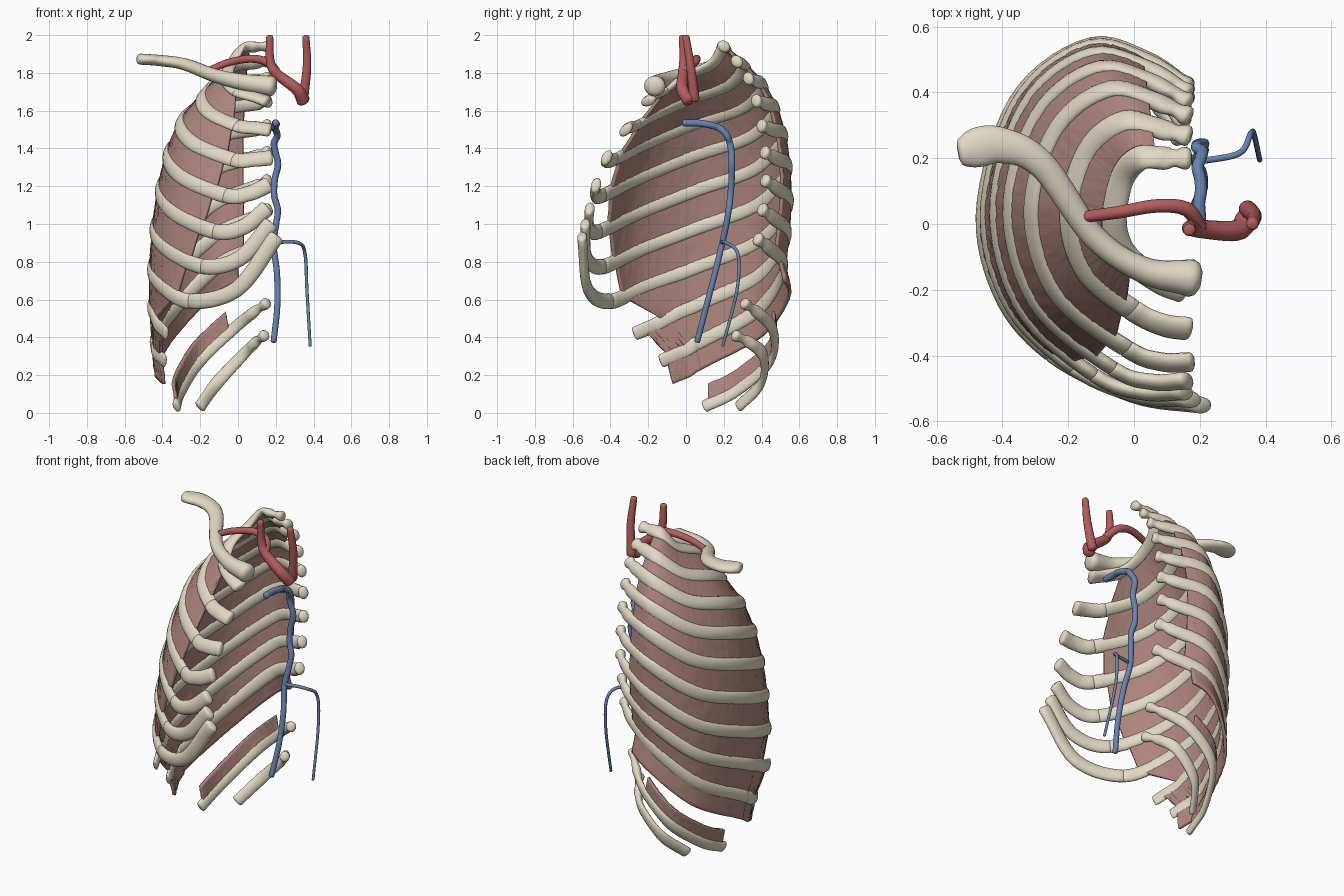
import bpy, bmesh, math, random
from mathutils import Vector as V

if "Cube" in bpy.data.objects:
    bpy.data.objects.remove(bpy.data.objects["Cube"])

random.seed(4)


def material(name, *rgb):
    m = bpy.data.materials.new(name)
    m.diffuse_color = (*rgb, 1)
    m.use_nodes = True
    m.node_tree.nodes["Principled BSDF"].inputs["Base Color"].default_value = m.diffuse_color
    return m


BONE = material("bone", .76, .70, .56)
MUSCLE = material("muscle", .42, .235, .205)
RED = material("artery", .45, .11, .11)
BLUE = material("vein", .14, .23, .44)


def spline(pts, t):
    """Catmull-Rom point at parameter t (0 .. len-1)."""
    n = len(pts)
    i = min(int(t), n - 2)
    f = t - i
    b, c = V(pts[i]), V(pts[i + 1])
    a = V(pts[i - 1]) if i > 0 else 2 * b - c
    d = V(pts[i + 2]) if i + 2 < n else 2 * c - b
    return 0.5 * (2 * b + (c - a) * f + (2 * a - 5 * b + 4 * c - d) * f ** 2
                  + (3 * b - a - 3 * c + d) * f ** 3)


def finish(bm, name, mat):
    bmesh.ops.recalc_face_normals(bm, faces=bm.faces)
    me = bpy.data.meshes.new(name)
    bm.to_mesh(me)
    bm.free()
    for p in me.polygons:
        p.use_smooth = True
    me.materials.append(mat)
    ob = bpy.data.objects.new(name, me)
    bpy.context.collection.objects.link(ob)
    return ob


def sweep(name, pts, size, up, mat, t0=0, t1=None, per=7, sides=14):
    """Sweep an ellipse along a spline; size(t) gives (half height, half width)."""
    last = len(pts) - 1
    t1 = last if t1 is None else t1
    n = max(4, int((t1 - t0) * per))
    rings = []
    for k in range(n + 1):
        t = t0 + (t1 - t0) * k / n
        p = spline(pts, t)
        tan = (spline(pts, min(t + .02, last)) - spline(pts, max(t - .02, 0))).normalized()
        u = V(up(p))
        u = (u - tan * u.dot(tan)).normalized()
        rings.append((p, u, tan.cross(u), *size(t), tan))
    for end, sgn in ((rings[0], -1), (rings[-1], 1)):     # rounded ends
        p, u, s, h, w, tan = end
        for sc, off in ((.86, .3), (.5, .5)):
            r = (p + tan * sgn * off * min(h, w), u, s, h * sc, w * sc, tan)
            rings.insert(len(rings) if sgn > 0 else 0, r)
    bm = bmesh.new()
    loops = [[bm.verts.new(p + u * h * math.cos(a) + s * w * math.sin(a))
              for a in (math.tau * j / sides for j in range(sides))]
             for p, u, s, h, w, _ in rings]
    for a, b in zip(loops, loops[1:]):
        for j in range(sides):
            bm.faces.new((a[j], a[j - 1], b[j - 1], b[j]))
    bm.faces.new(loops[0])
    bm.faces.new(loops[-1])
    return finish(bm, name, mat)


# Rib landmarks for ribs 1, 3, 5, 7, 9; the others are interpolated
HEAD = [(.16, .20, 1.94), (.16, .33, 1.77), (.16, .40, 1.52), (.16, .42, 1.23), (.16, .38, .92)]
BACK = [(.02, .20, 1.93), (-.07, .41, 1.73), (-.12, .52, 1.46), (-.12, .55, 1.11), (-.12, .52, .77)]
SIDE = [(-.06, .02, 1.79), (-.31, .04, 1.53), (-.42, .05, 1.18), (-.46, .05, .77), (-.44, .10, .39)]
JOINT = [(0, -.12, 1.70), (-.02, -.38, 1.34), (-.12, -.46, .96), (-.25, -.40, .59)]
FRONT = [(.15, -.20, 1.65), (.17, -.42, 1.35), (.15, -.51, 1.08), (.2, -.55, .93)]


def rib_path(i):
    k = (i - 1) / 2
    head, b, l = (spline(x, k) for x in (HEAD, BACK, SIDE))
    if i < 8:
        c, e = spline(JOINT, k), spline(FRONT, k)
    else:                                     # false ribs end free at the side
        drop = V((-.01, .14, -.145)) * (i - 8)
        c, e = V((-.43, -.15, .47)) + drop, V((-.38, -.27, .42)) + drop
    neck = V((.09, head.y + .4 * (b.y - head.y), head.z + .3 * (b.z - head.z)))
    rear = V((b.x + .68 * (l.x - b.x), l.y + .68 * (b.y - l.y), l.z + .42 * (b.z - l.z)))
    fore = V((c.x + .74 * (l.x - c.x), l.y + .6 * (c.y - l.y), l.z + .55 * (c.z - l.z)))
    g = max(0, e.x - c.x) if i < 8 else 0
    mid = (c + e) / 2 + V((.05 * g, -.1 * g, -.3 * max(0, e.z - c.z)))
    return [head, neck, b, rear, l, fore, c, mid, e]


def wall_up(k):
    """Height direction of a rib, leaning towards the chest axis by k."""
    def f(p):
        q = V((.1 - p.x, .1 - p.y, 0)).normalized()
        return q * k + V((0, 0, 1))
    return f


def rib_size(h, w, grow):
    """Knobbed head, thin neck, tubercle, then a flat shaft that may widen in front."""
    def f(t):
        neck = math.exp(-((t - .5) / .25) ** 2)
        knob = math.exp(-(t / .3) ** 2) + .7 * math.exp(-((t - 1.15) / .25) ** 2)
        front = max(0, t - 5) / 3
        return h - .012 * neck - .003 * knob + .6 * grow * front, w + .010 * knob + grow * front
    return f


paths = {i: rib_path(i) for i in range(1, 10)}
for i, path in paths.items():
    up = wall_up(1.9 * .57 ** (i - 1) - .1)
    if i < 8:
        size = rib_size(.040, .020, .006)
        sweep(f"rib_{i}", path, size, up, BONE, 0, 5.96)
        sweep(f"costal_cartilage_{i}", path, size, up, BONE, 6, 8)
    else:
        sweep(f"rib_{i}", path, rib_size(.040, .020, -.006), up, BONE)

# Floating ribs
paths[11] = [V(p) for p in ((.15, .31, .58), (.08, .38, .53), (-.03, .46, .44),
                            (-.2, .45, .28), (-.30, .27, .12), (-.325, .10, .035))]
paths[12] = [V(p) for p in ((.14, .26, .41), (.09, .34, .37), (.02, .41, .30),
                            (-.11, .40, .16), (-.2, .28, .035))]
for i in (11, 12):
    sweep(f"rib_{i}", paths[i], rib_size(.034, .019, 0), wall_up(-.3), BONE, per=10)


# Intercostal muscle sheets between neighbouring ribs
def muscle(name, top, low, t0, t1, nu=110, nv=8):
    bm = bmesh.new()
    grid = []
    for a in range(nu + 1):
        t = t0 + (t1 - t0) * a / nu
        p, q = spline(top, t), spline(low, t)
        row = []
        for b in range(nv + 1):
            v = p.lerp(q, b / nv)
            out = V((v.x - .1, v.y - .05, 0)).normalized()
            row.append(bm.verts.new(v + out * random.uniform(-.002, .002)))
        grid.append(row)
    for a in range(nu):
        for b in range(nv):
            bm.faces.new((grid[a][b], grid[a + 1][b], grid[a + 1][b + 1], grid[a][b + 1]))
    mod = finish(bm, name, MUSCLE).modifiers.new("thickness", 'SOLIDIFY')
    mod.thickness = .018
    mod.offset = 0


def shifted(path, *d):
    return [p + V(d) for p in path]


for i in range(1, 9):
    muscle(f"intercostal_muscle_{i}", paths[i], paths[i + 1], 1.35, 7.2 if i == 8 else 5.9 - .05 * i)
muscle("intercostal_muscle_9", paths[9], shifted(paths[9], .01, .03, -.135), 1.5, 7.5, 70)
muscle("intercostal_muscle_10", shifted(paths[11], -.02, 0, .11), paths[11], 2.1, 4.9, 70)

# Clavicle: flat and wide at the shoulder, thick at the breastbone
sweep("clavicle",
      [(-.52, .22, 1.873), (-.41, .24, 1.865), (-.28, .18, 1.845), (-.12, -.04, 1.785),
       (.03, -.14, 1.75), (.175, -.165, 1.73)],
      lambda t: (.029 + .026 * (t / 5) ** 2.5, .037 + .0035 * (t - 3.3) ** 2 * (1 if t < 3.3 else 2)
                 - (.03 * (1 - t) ** 3 if t < 1 else 0)),
      lambda p: (0, 0, 1), BONE, per=10, sides=20)


# Vessels
def vessel(name, pts, r0, r1, ref, mat):
    n = len(pts) - 1
    sweep(name, pts, lambda t: [r0 + (r1 - r0) * t / n] * 2, lambda p: ref, mat)


vessel("brachiocephalic_trunk", [(.345, .015, 1.655), (.31, -.02, 1.715), (.2, -.015, 1.80),
                                 (.17, -.012, 1.87), (.168, -.018, 1.99)], .036, .019, (0, 1, 0), RED)
vessel("left_carotid_artery", [(.345, .045, 1.66), (.365, .025, 1.83), (.36, 0, 1.99)],
       .027, .019, (0, 1, 0), RED)
vessel("subclavian_artery", [(.2, -.01, 1.81), (.16, .045, 1.855), (.07, .055, 1.875), (-.05, .035, 1.855),
                             (-.15, .022, 1.815)], .024, .018, (0, 0, 1), RED)
arch = [(-.01, 1.535), (.1, 1.53), (.2, 1.49), (.24, 1.38), (.235, 1.15), (.19, .89), (.06, .38)]
azygos = [spline([(.2, *p) for p in arch], k / 3) + V((.012 * math.cos(k * 1.9) * min(1, k / 9), 0, 0))
          for k in range(19)]
vessel("azygos_vein", azygos, .019, .016, (1, 0, 0), BLUE)
vessel("hemiazygos_vein", [(.2, .19, .905), (.32, .215, .90), (.355, .275, .84), (.365, .27, .65),
                           (.382, .195, .355)], .010, .008, (.3, 1, .2), BLUE)
